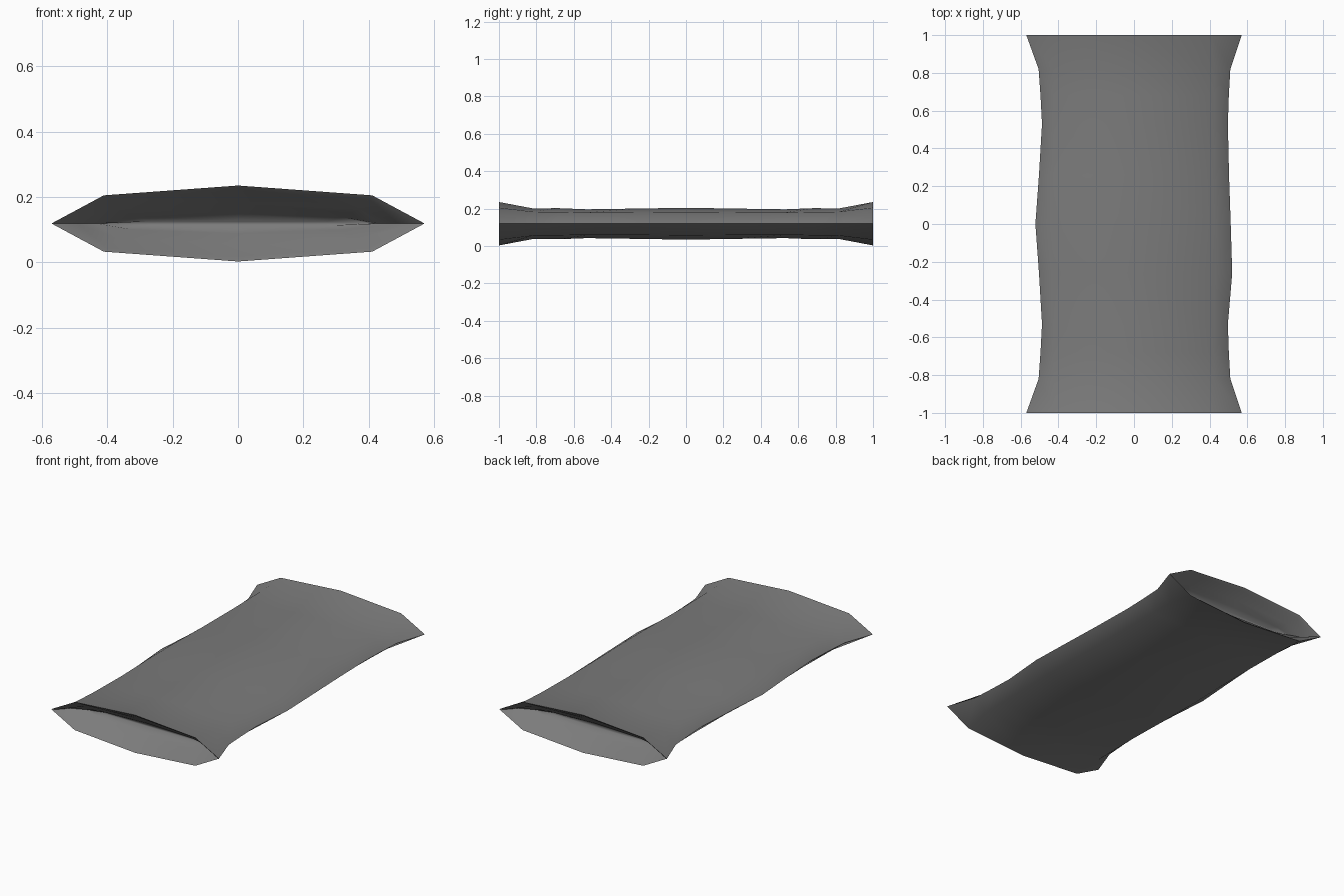
import bpy, bmesh, math

if "Cube" in bpy.data.objects:
    bpy.data.objects.remove(bpy.data.objects["Cube"])

CZ = 0.119  # height of the centre line

mat = bpy.data.materials.new("dark grey foil")
mat.diffuse_color = (0.2, 0.2, 0.2, 1)
mat.use_nodes = True
mat.node_tree.nodes["Principled BSDF"].inputs["Base Color"].default_value = mat.diffuse_color

# Stations: y, left half width, right half width, shoulder x, shoulder z, crown z
half = [
    (1.00, 0.57, 0.57, 0.41, 0.086, 0.116),
    (0.82, 0.505, 0.51, 0.425, 0.064, 0.082),
    (0.68, 0.495, 0.502, 0.425, 0.062, 0.083),
    (0.53, 0.487, 0.497, 0.425, 0.060, 0.077),
    (0.26, 0.503, 0.503, 0.425, 0.061, 0.081),
]
middle = [(0.0, 0.522, 0.512, 0.43, 0.062, 0.085)]
# Funnel inside each open end, running in to a flat slit
funnel = [
    (0.87, 0.40, 0.40, 0.27, 0.006, 0.010),
    (0.90, 0.43, 0.43, 0.32, 0.019, 0.030),
    (0.93, 0.49, 0.49, 0.37, 0.046, 0.062),
    (0.985, 0.54, 0.54, 0.40, 0.075, 0.101),
]


def mirrored(rows):
    return [(-r[0],) + tuple(r[1:]) for r in rows]


def ring(bm, row):
    y, left, right, sx, sz, cz = row
    pts = [(right, 0), (sx, sz), (0, cz), (-sx, sz),
           (-left, 0), (-sx, -sz), (0, -cz), (sx, -sz)]
    return [bm.verts.new((x, y, CZ + z)) for x, z in pts]


# Wrapper: one lofted skin from the front slit, over the body, to the back slit
front = mirrored(half)
front[-1] = (-0.26, 0.503, 0.52, 0.43, 0.061, 0.081)
rows = mirrored(funnel) + front + middle + half[::-1] + funnel[::-1]
bm = bmesh.new()
rings = [ring(bm, r) for r in rows]
for a, b in zip(rings, rings[1:]):
    for i in range(8):
        j = (i + 1) % 8
        bm.faces.new((a[i], a[j], b[j], b[i]))
bm.faces.new(rings[0])
bm.faces.new(rings[-1][::-1])
bmesh.ops.recalc_face_normals(bm, faces=bm.faces)

mesh = bpy.data.meshes.new("wrapper")
bm.to_mesh(mesh)
bm.free()
mesh.materials.append(mat)
obj = bpy.data.objects.new("wrapper", mesh)
bpy.context.collection.objects.link(obj)
bpy.context.view_layer.objects.active = obj
obj.select_set(True)
bpy.ops.object.shade_smooth_by_angle(angle=math.radians(75))
